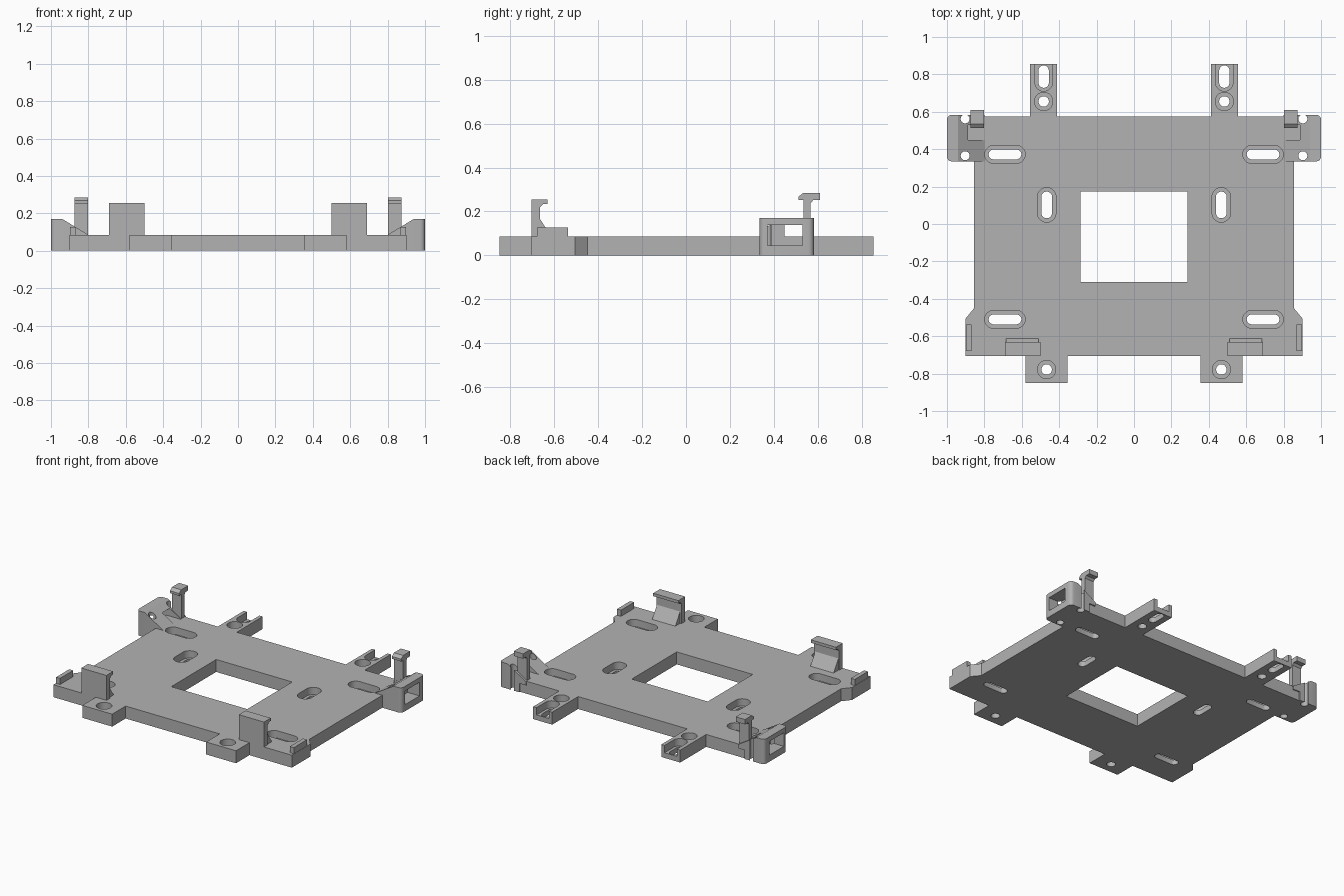
import bpy, bmesh, math

if "Cube" in bpy.data.objects:
    bpy.data.objects.remove(bpy.data.objects["Cube"])

grey = bpy.data.materials.new("mid grey plastic")
grey.use_nodes = True
COLOR = (0.45, 0.45, 0.45, 1)
grey.diffuse_color = COLOR
grey.node_tree.nodes["Principled BSDF"].inputs["Base Color"].default_value = COLOR


def place(axis, a, b, c):
    """Profile coordinates a, b and depth c, extruded along the given axis."""
    return {"x": (c, a, b), "y": (a, c, b), "z": (a, b, c)}[axis]


def add_prism(bm, pts, axis, lo, hi):
    low = [bm.verts.new(place(axis, a, b, lo)) for a, b in pts]
    high = [bm.verts.new(place(axis, a, b, hi)) for a, b in pts]
    bm.faces.new(low)
    bm.faces.new(high[::-1])
    for i in range(len(pts)):
        j = (i + 1) % len(pts)
        bm.faces.new((low[i], high[i], high[j], low[j]))


def finish(name, bm):
    bmesh.ops.recalc_face_normals(bm, faces=bm.faces[:])
    mesh = bpy.data.meshes.new(name)
    bm.to_mesh(mesh)
    bm.free()
    mesh.materials.append(grey)
    obj = bpy.data.objects.new(name, mesh)
    bpy.context.collection.objects.link(obj)
    return obj


def prism(name, pts, axis, lo, hi):
    bm = bmesh.new()
    add_prism(bm, pts, axis, lo, hi)
    return finish(name, bm)


def rect(a0, a1, b0, b1):
    return [(a0, b0), (a1, b0), (a1, b1), (a0, b1)]


def stadium(cx, cy, w, h, n=12):
    """Slot outline with round ends; a circle when w equals h."""
    r = min(w, h) / 2
    pts = []
    for k in range(2 * n):
        t = 2 * math.pi * (k + 0.5) / (2 * n)
        c, s = math.cos(t), math.sin(t)
        pts.append((cx + math.copysign(w / 2 - r, c) + r * c,
                    cy + math.copysign(h / 2 - r, s) + r * s))
    return pts


def carve(obj, cutters):
    """Subtract the cutters, then remove them."""
    for cutter in cutters:
        cutter.hide_render = True
        mod = obj.modifiers.new("cut", "BOOLEAN")
        mod.operation, mod.solver, mod.object = "DIFFERENCE", "EXACT", cutter
    bpy.context.view_layer.update()
    graph = bpy.context.evaluated_depsgraph_get()
    mesh = bpy.data.meshes.new_from_object(obj.evaluated_get(graph))
    obj.modifiers.clear()
    obj.data = mesh
    for cutter in cutters:
        bpy.data.objects.remove(cutter)


def mirror(obj):
    obj.modifiers.new("mirror", "MIRROR").use_mirror_merge = False


T = 0.085      # plate thickness
FLOOR = 0.035  # counterbore floor

# Base plate outline with front tabs and back arms
half = [(0.355, -0.705), (0.355, -0.85), (0.58, -0.85), (0.58, -0.705),
        (0.9, -0.705), (0.9, -0.505), (0.855, -0.45), (0.855, 0.575),
        (0.555, 0.575), (0.555, 0.855), (0.412, 0.855), (0.412, 0.575)]
plate = prism("base_plate", half + [(-x, y) for x, y in half[::-1]], "z", 0, T)

# Counterbored slots and screw holes, plus the central opening
wide, deep = bmesh.new(), bmesh.new()
slots = [(0.69, 0.372, 0.217, 0.095), (0.69, -0.51, 0.217, 0.095),
         (0.467, 0.102, 0.1, 0.185), (0.483, 0.655, 0.098, 0.098),
         (0.467, -0.778, 0.098, 0.098)]
for side in (1, -1):
    for x, y, w, h in slots:
        add_prism(wide, stadium(side * x, y, w, h), "z", FLOOR, 0.2)
        add_prism(deep, stadium(side * x, y, w - 0.042, h - 0.042), "z", -0.1, 0.2)
    # Open-ended recess at the arm tip
    add_prism(wide, stadium(side * 0.483, 0.86, 0.094, 0.3), "z", FLOOR, 0.2)
    add_prism(deep, stadium(side * 0.483, 0.788, 0.055, 0.12), "z", -0.1, 0.2)
add_prism(deep, rect(-0.287, 0.287, -0.31, 0.175), "z", -0.1, 0.2)
carve(plate, [finish("wide_cutter", wide), finish("deep_cutter", deep)])

# Front clips with a lip and a sloped brace
clip = [(-0.705, T), (-0.665, T), (-0.665, 0.22), (-0.65, 0.235),
        (-0.632, 0.235), (-0.632, 0.255), (-0.705, 0.255)]
mirror(prism("front_clips", clip, "x", 0.5, 0.69))
brace = [(-0.67, T), (-0.613, T), (-0.665, 0.165), (-0.67, 0.165)]
mirror(prism("clip_braces", brace, "x", 0.51, 0.685))

# Low rails at the front corners
mirror(prism("side_rails", rect(0.868, 0.898, -0.68, -0.538), "z", T, 0.127))

# Back corner brackets: ramp rising to a rounded outer wall
bm = bmesh.new()
ramp = [(0.8, T), (0.8, 0.06), (0.85, 0.06), (0.85, 0), (1, 0), (1, 0.17), (0.94, 0.17)]
add_prism(bm, ramp, "y", 0.335, 0.583)
corners = [e for e in bm.edges if all(v.co.x > 0.99 for v in e.verts)
           and abs(e.verts[0].co.z - e.verts[1].co.z) > 0.1]
bmesh.ops.bevel(bm, geom=corners, offset=0.025, segments=4, profile=0.5, affect="EDGES")
bracket = finish("corner_brackets", bm)
holes = bmesh.new()
for y in (0.365, 0.562):
    add_prism(holes, stadium(0.903, y, 0.048, 0.048), "z", -0.1, 0.3)
carve(bracket, [
    finish("hole_cutter", holes),
    prism("window_cutter", rect(0.372, 0.53, 0.045, 0.138), "x", 0.91, 1.1),
    prism("channel_cutter", rect(0.45, 0.53, T, 0.138), "x", 0.7, 0.92),
])
mirror(bracket)

# Tall hooked posts beside the brackets
hook = [(0.535, 0.05), (0.568, 0.05), (0.568, 0.238), (0.58, 0.252), (0.61, 0.252),
        (0.61, 0.285), (0.535, 0.285), (0.513, 0.268), (0.513, 0.252), (0.535, 0.252)]
mirror(prism("hook_posts", hook, "x", 0.803, 0.873))

# Smooth the round walls, keep the corners sharp
for obj in bpy.context.scene.objects:
    if obj.type == "MESH":
        obj.select_set(True)
        bpy.context.view_layer.objects.active = obj
bpy.ops.object.shade_smooth_by_angle(angle=math.radians(31))
